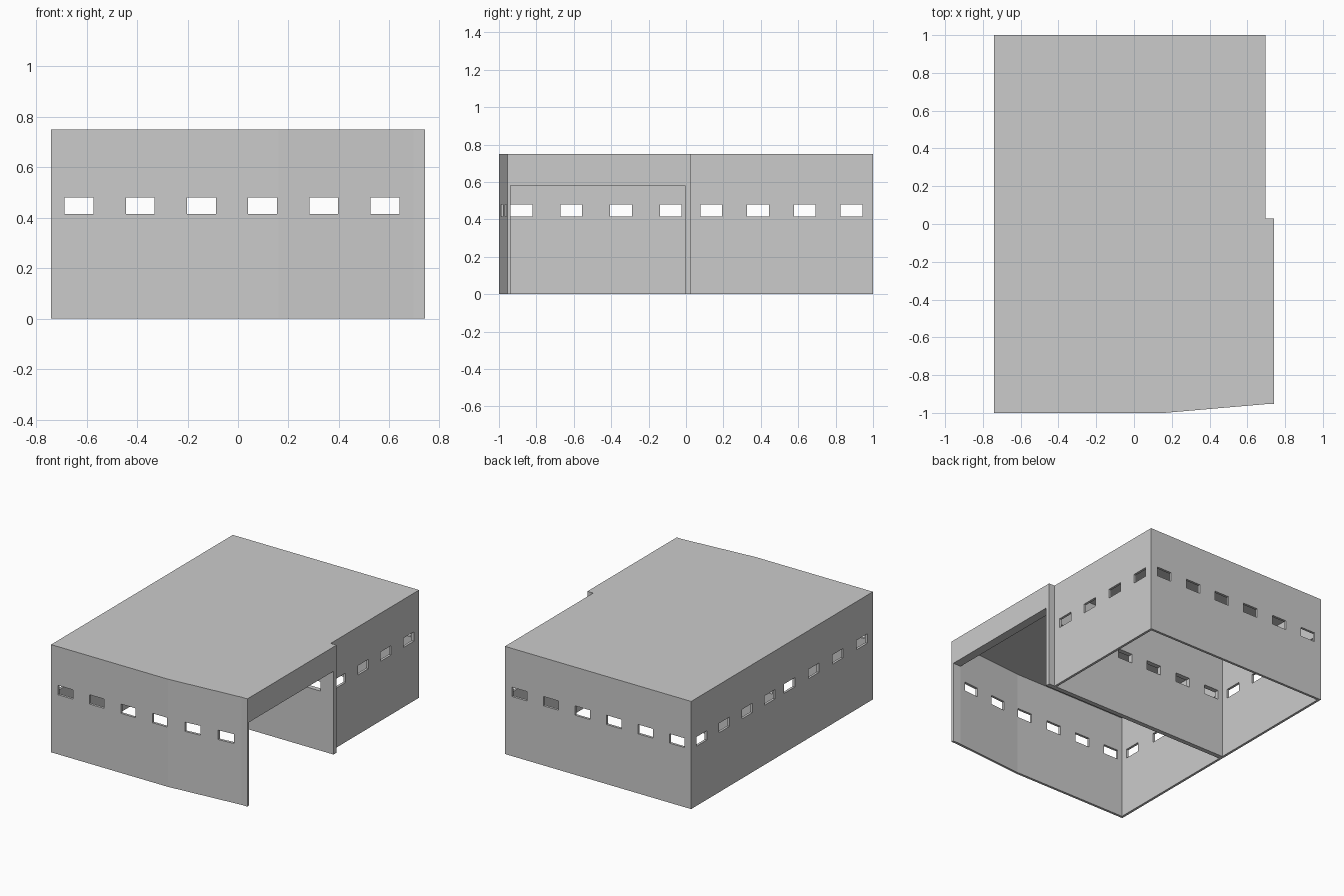
import bpy
import bmesh

cube = bpy.data.objects.get("Cube")
if cube:
    bpy.data.objects.remove(cube, do_unlink=True)

WALL = 0.017
HEIGHT = 0.75
LEFT, FRONT, BACK = -0.74, -1.0, 1.0
BAY_RIGHT, HALL_RIGHT = 0.74, 0.695
BEND_X, JAMB_Y = 0.16, -0.954
PART_FRONT, PART_BACK = -0.005, 0.028
SILL, HEAD = 0.415, 0.48

grey = bpy.data.materials.new("plain_grey")
grey.use_nodes = True
grey.diffuse_color = (0.6, 0.6, 0.6, 1)
grey.node_tree.nodes["Principled BSDF"].inputs["Base Color"].default_value = (0.6, 0.6, 0.6, 1)


def prism(name, plan, z0, z1):
    """Extrude a counter-clockwise floor plan from z0 to z1."""
    bm = bmesh.new()
    base = bm.faces.new([bm.verts.new((x, y, z0)) for x, y in plan])
    top = bmesh.ops.extrude_face_region(bm, geom=[base])["geom"]
    verts = [v for v in top if isinstance(v, bmesh.types.BMVert)]
    bmesh.ops.translate(bm, verts=verts, vec=(0, 0, z1 - z0))
    bmesh.ops.recalc_face_normals(bm, faces=bm.faces[:])
    mesh = bpy.data.meshes.new(name)
    bm.to_mesh(mesh)
    bm.free()
    mesh.materials.append(grey)
    obj = bpy.data.objects.new(name, mesh)
    bpy.context.collection.objects.link(obj)
    return obj


def rect(x0, x1, y0, y1):
    return [(x0, y0), (x1, y0), (x1, y1), (x0, y1)]


def cut(target, plan, z0, z1):
    """Subtract a prism from the target and discard the cutter."""
    cutter = prism("cutter", plan, z0, z1)
    cutter.hide_render = True
    mod = target.modifiers.new("cut", "BOOLEAN")
    mod.operation = "DIFFERENCE"
    mod.solver = "EXACT"
    mod.object = cutter
    bpy.context.view_layer.objects.active = target
    bpy.ops.object.modifier_apply(modifier=mod.name)
    bpy.data.objects.remove(cutter, do_unlink=True)


# Solid block: front bay with a bent front, narrower hall behind
shell = prism("building_shell", [
    (LEFT, FRONT), (BEND_X, FRONT), (HALL_RIGHT, JAMB_Y), (BAY_RIGHT, JAMB_Y),
    (BAY_RIGHT, PART_BACK), (HALL_RIGHT, PART_BACK), (HALL_RIGHT, BACK), (LEFT, BACK)],
    0, HEIGHT)

# Hollow rooms, open below, leaving a partition between them
inner_left, inner_right = LEFT + WALL, HALL_RIGHT - WALL
ceiling = HEIGHT - WALL
cut(shell, [(inner_left, FRONT + WALL), (BEND_X, FRONT + WALL),
            (inner_right, JAMB_Y + WALL), (inner_right, PART_FRONT),
            (inner_left, PART_FRONT)], -0.1, ceiling)
cut(shell, rect(inner_left, inner_right, PART_BACK, BACK - WALL), -0.1, ceiling)

# Wide side opening under the header
cut(shell, rect(0.6, 0.9, JAMB_Y + WALL, PART_FRONT), -0.1, 0.58)

# Windows through the front wall, partition and back wall
for i in range(6):
    x = -0.63 + i * 0.2425
    cut(shell, rect(x - 0.057, x + 0.057, -1.1, 1.1), SILL, HEAD)

# Windows through the side walls
for i in range(4):
    y = 0.135 + i * 0.25
    cut(shell, rect(-0.9, 0.9, y - 0.058, y + 0.058), SILL, HEAD)
    y = -0.88 + i * 0.266
    cut(shell, rect(-0.9, 0, y - 0.058, y + 0.058), SILL, HEAD)
